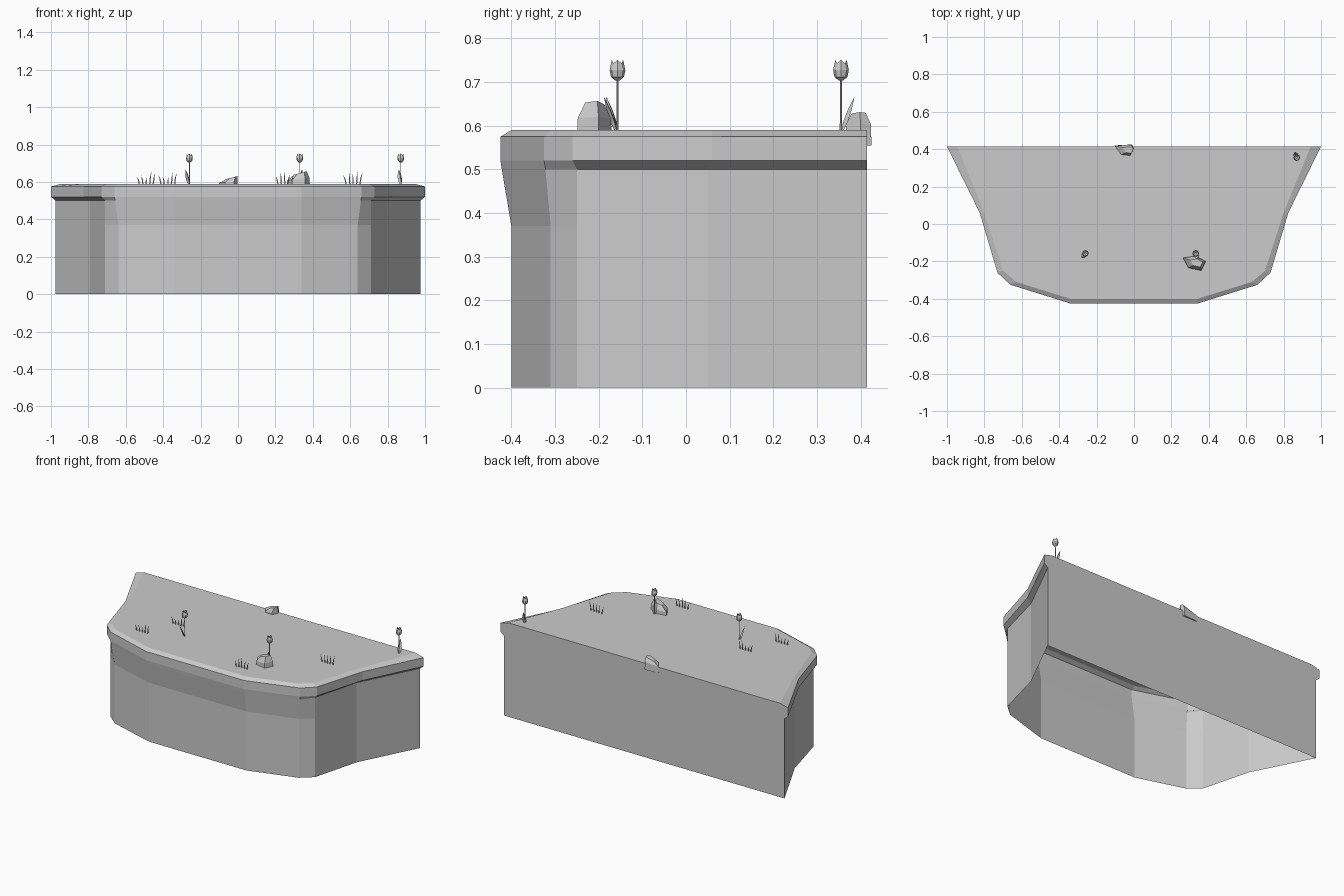
import bpy, bmesh, math, random
from mathutils import Vector

random.seed(4)
if "Cube" in bpy.data.objects:
    bpy.data.objects.remove(bpy.data.objects["Cube"], do_unlink=True)

GREY = (0.6, 0.6, 0.6, 1.0)
mat = bpy.data.materials.new("plain_grey")
mat.use_nodes = True
mat.diffuse_color = GREY
mat.node_tree.nodes["Principled BSDF"].inputs["Base Color"].default_value = GREY

TOP = 0.59


def finish(name, bm):
    """Turn a bmesh into a named, coloured object."""
    mesh = bpy.data.meshes.new(name)
    bm.to_mesh(mesh)
    bm.free()
    mesh.materials.append(mat)
    obj = bpy.data.objects.new(name, mesh)
    bpy.context.collection.objects.link(obj)
    return obj


def loft(bm, rings, closed=True):
    """Bridge equal-length rings of points; return the vertex rings."""
    rows = [[bm.verts.new(p) for p in ring] for ring in rings]
    for low, high in zip(rows, rows[1:]):
        n = len(low)
        for i in range(n if closed else n - 1):
            j = (i + 1) % n
            bm.faces.new((low[i], low[j], high[j], high[i]))
    return rows


def outline(half, z):
    """Mirror a right-hand plan outline, running from back to front."""
    left = [(-x, y) for x, y in half]
    return [(x, y, z) for x, y in left + half[::-1]]


# Ledge: open-bottomed body, flared front and bevelled rim
BACK = 0.415
wall = [(0.975, BACK), (0.79, 0.05), (0.71, -0.25), (0.64, -0.31), (0.34, -0.4)]
rim = [(1.0, BACK), (0.825, 0.06), (0.73, -0.26), (0.66, -0.325), (0.34, -0.425)]
crown = [(0.945, BACK), (0.8, 0.06), (0.7, -0.25), (0.63, -0.31), (0.34, -0.4)]
neck = wall[:3] + [(0.657, -0.322), (0.34, -0.422)]
bm = bmesh.new()
rows = loft(bm, [outline(wall, 0), outline(wall, 0.37), outline(neck, 0.5),
                 outline(rim, 0.52), outline(rim, 0.575), outline(crown, TOP)])
bm.faces.new(rows[-1])
finish("ledge", bm)


# Rocks: faceted lumps lofted from an irregular footprint
def rock(name, foot, base, shoulder, peak, lean):
    bm = bmesh.new()
    cx = sum(p[0] for p in foot) / len(foot)
    cy = sum(p[1] for p in foot) / len(foot)

    def ring(scale, z, shift, tilt):
        return [(cx + (x - cx) * scale + shift, cy + (y - cy) * scale,
                 z + (x - cx) * tilt) for x, y in foot]

    rows = loft(bm, [ring(1, base, 0, 0), ring(0.95, shoulder, 0, 0.1),
                     ring(0.55, peak, lean, 0.15)])
    bm.faces.new(rows[-1])
    bm.faces.new(rows[0][::-1])
    finish(name, bm)


rock("front_rock", [(0.26, -0.18), (0.29, -0.235), (0.36, -0.25), (0.385, -0.2),
                    (0.33, -0.17)], 0.57, 0.615, 0.648, 0.01)
rock("back_rock", [(-0.105, 0.42), (-0.07, 0.37), (-0.02, 0.365), (0.0, 0.4),
                   (-0.01, 0.425)], 0.555, 0.6, 0.625, 0.015)


# Tulips: thin stem, cupped head and a leaning leaf
def lathe(bm, x, y, profile, sides):
    rings = []
    for r, z in profile:
        rings.append([(x + r * math.cos(2 * math.pi * i / sides),
                       y + r * math.sin(2 * math.pi * i / sides), z)
                      for i in range(sides)])
    return loft(bm, rings)


def tulip(tag, x, y, lean_x, lean_y):
    bm = bmesh.new()
    lathe(bm, x, y, [(0.003, TOP - 0.01), (0.0025, 0.71)], 5)
    finish(tag + "_tulip_stem", bm)

    bm = bmesh.new()
    rows = lathe(bm, x, y, [(0.005, 0.704), (0.015, 0.712), (0.018, 0.728),
                            (0.013, 0.747)], 8)
    bm.faces.new(rows[0][::-1])
    # Alternate petal tips stand higher than the notches between them
    for v in rows[-1][::2]:
        v.co.z += 0.004
    for v in rows[-1][1::2]:
        v.co.z -= 0.004
    finish(tag + "_tulip_head", bm)

    bm = bmesh.new()
    lean = Vector((lean_x, lean_y, 0))
    side = Vector((-lean_y, lean_x, 0)).normalized()
    rings = []
    for t, width in ((0, 0.004), (0.3, 0.012), (0.65, 0.01), (1, 0.001)):
        mid = Vector((x, y, TOP - 0.005 + 0.08 * t)) + lean * t ** 1.5
        fold = lean.normalized() * width * 0.6
        rings.append([mid - side * width + fold, mid, mid + side * width + fold])
    loft(bm, rings, closed=False)
    finish(tag + "_tulip_leaf", bm)


tulip("left", 0.33, -0.157, 0.012, -0.03)
tulip("right", -0.26, -0.157, -0.02, -0.025)
tulip("corner", 0.87, 0.355, -0.01, 0.03)


# Grass: tufts of flat pointed blades facing the front
def tuft(name, x, y):
    bm = bmesh.new()
    for i in range(5):
        bx = x - 0.036 + 0.018 * i
        height = random.uniform(0.03, 0.068)
        lean = (i - 2) * 0.007 + random.uniform(-0.004, 0.004)
        rows = loft(bm, [[(bx - 0.004, y, TOP - 0.012), (bx + 0.004, y, TOP - 0.012)],
                         [(bx - 0.003 + lean * 0.35, y, TOP + height * 0.5),
                          (bx + 0.003 + lean * 0.35, y, TOP + height * 0.5)]],
                    closed=False)
        tip = bm.verts.new((bx + lean, y, TOP + height))
        bm.faces.new((rows[1][0], rows[1][1], tip))
    finish(name, bm)


tuft("grass_tuft_front_right", -0.49, -0.25)
tuft("grass_tuft_middle_right", -0.375, -0.055)
tuft("grass_tuft_front_left", 0.25, -0.32)
tuft("grass_tuft_middle_left", 0.615, 0.01)
